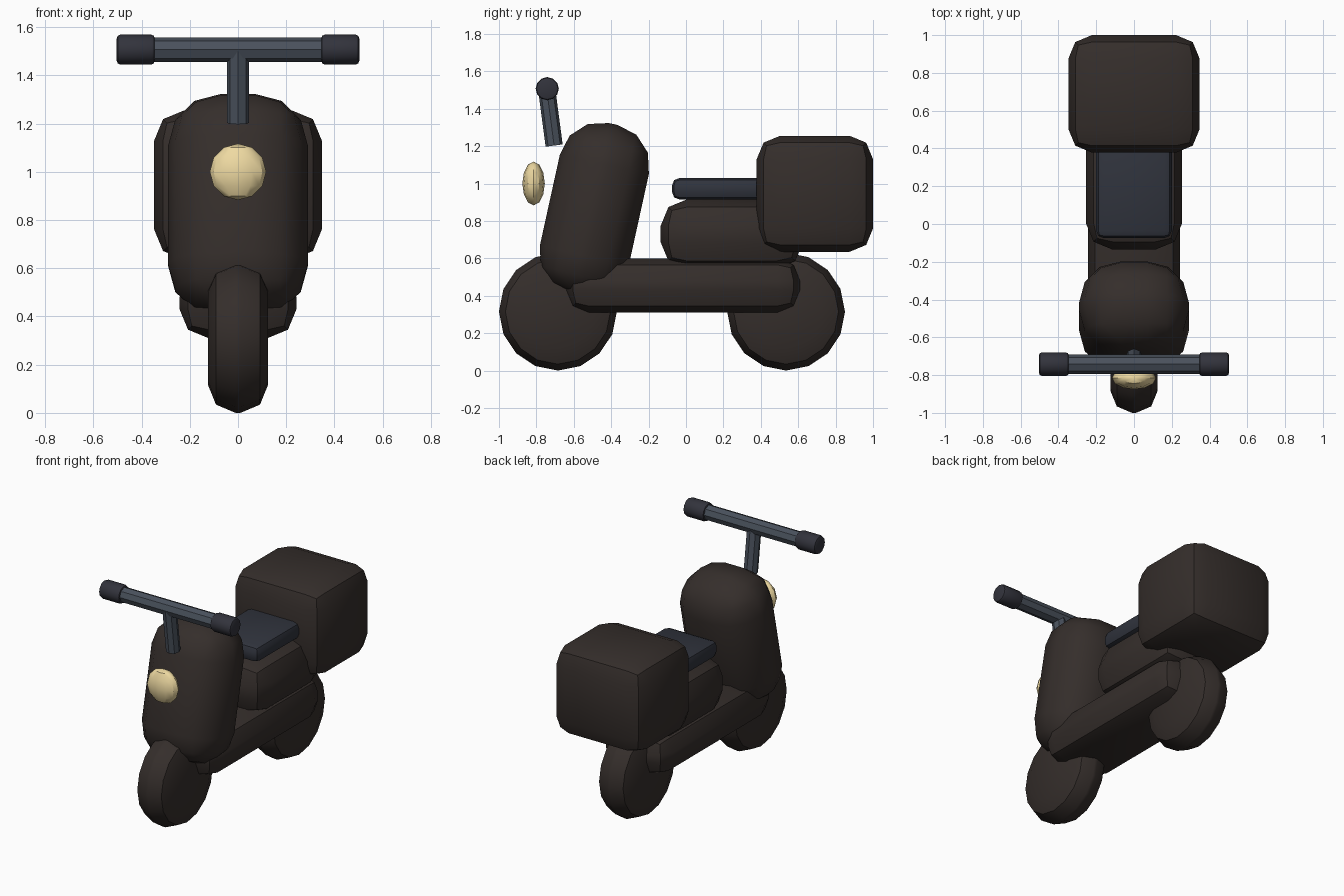
import bpy, bmesh, math
from mathutils import Matrix, Vector

if "Cube" in bpy.data.objects:
    bpy.data.objects.remove(bpy.data.objects["Cube"])


def material(name, r, g, b):
    m = bpy.data.materials.new(name)
    m.diffuse_color = (r, g, b, 1)
    m.use_nodes = True
    m.node_tree.nodes["Principled BSDF"].inputs["Base Color"].default_value = m.diffuse_color
    return m


BODY = material("dark_body", 0.035, 0.027, 0.024)
SEAT = material("dark_seat", 0.030, 0.034, 0.047)
METAL = material("bar_metal", 0.068, 0.083, 0.108)
GRIP = material("grip_rubber", 0.032, 0.033, 0.045)
LAMP = material("lamp_yellow", 0.86, 0.70, 0.36)


def finish(name, bm, mat, matrix, bevel=0, segments=2):
    """Round the sharp edges, place the part and shade it."""
    if bevel:
        sharp = [e for e in bm.edges if e.calc_face_angle(0) > math.radians(40)]
        bmesh.ops.bevel(bm, geom=sharp, offset=bevel, segments=segments,
                        profile=0.5, affect='EDGES', clamp_overlap=True)
    bm.transform(matrix)
    bmesh.ops.recalc_face_normals(bm, faces=bm.faces)
    mesh = bpy.data.meshes.new(name)
    bm.to_mesh(mesh)
    bm.free()
    mesh.materials.append(mat)
    obj = bpy.data.objects.new(name, mesh)
    bpy.context.collection.objects.link(obj)
    bpy.ops.object.select_all(action='DESELECT')
    obj.select_set(True)
    bpy.context.view_layer.objects.active = obj
    bpy.ops.object.shade_smooth_by_angle(angle=math.radians(32))
    return obj


def box(name, centre, size, bevel, mat, segments=2, tilt=0):
    bm = bmesh.new()
    bmesh.ops.create_cube(bm, size=1, matrix=Matrix.Diagonal((*size, 1)))
    place = Matrix.Translation(centre) @ Matrix.Rotation(math.radians(tilt), 4, 'X')
    return finish(name, bm, mat, place, bevel, segments)


def rod(name, start, end, radius, sides, mat, bevel=0):
    a, b = Vector(start), Vector(end)
    bm = bmesh.new()
    bmesh.ops.create_cone(bm, cap_ends=True, segments=sides, radius1=radius,
                          radius2=radius, depth=(b - a).length)
    if abs((b - a).x) > 1e-4:
        turn = Matrix.Rotation(math.pi / 2, 4, 'Y')
    else:
        turn = Vector((0, 0, 1)).rotation_difference(b - a).to_matrix().to_4x4()
    return finish(name, bm, mat, Matrix.Translation((a + b) / 2) @ turn, bevel)


# wheels
for name, y in (("front_wheel", -0.685), ("rear_wheel", 0.535)):
    rod(name, (-0.125, y, 0.315), (0.125, y, 0.315), 0.315, 16, BODY, 0.115)

# body: floor, leg shield, engine cover, seat, cargo box
box("floorboard", (0, -0.015, 0.455), (0.485, 1.25, 0.29), 0.12, BODY)
box("leg_shield", (0, -0.49, 0.859), (0.58, 0.487, 0.94), 0.22, BODY, 3, -12.4)
box("engine_cover", (0, 0.245, 0.73), (0.51, 0.76, 0.37), 0.14, BODY)
box("seat", (0, 0.215, 0.972), (0.40, 0.58, 0.115), 0.04, SEAT)
box("cargo_box", (0, 0.689, 0.945), (0.695, 0.622, 0.62), 0.125, BODY)

# headlight, a flattened ball
bm = bmesh.new()
bmesh.ops.create_uvsphere(bm, u_segments=12, v_segments=6, radius=1)
finish("headlight", bm, LAMP, Matrix.Translation((0, -0.815, 1.0))
       @ Matrix.Diagonal((0.117, 0.06, 0.117, 1)))

# steering stem, handlebar and grips
rod("stem", (0, -0.705, 1.203), (0, -0.745, 1.505), 0.046, 8, METAL)
rod("handlebar", (-0.4, -0.742, 1.507), (0.4, -0.742, 1.507), 0.051, 8, METAL)
for name, side in (("left_grip", -1), ("right_grip", 1)):
    rod(name, (side * 0.345, -0.742, 1.507), (side * 0.503, -0.742, 1.507),
        0.062, 12, GRIP, 0.015)
